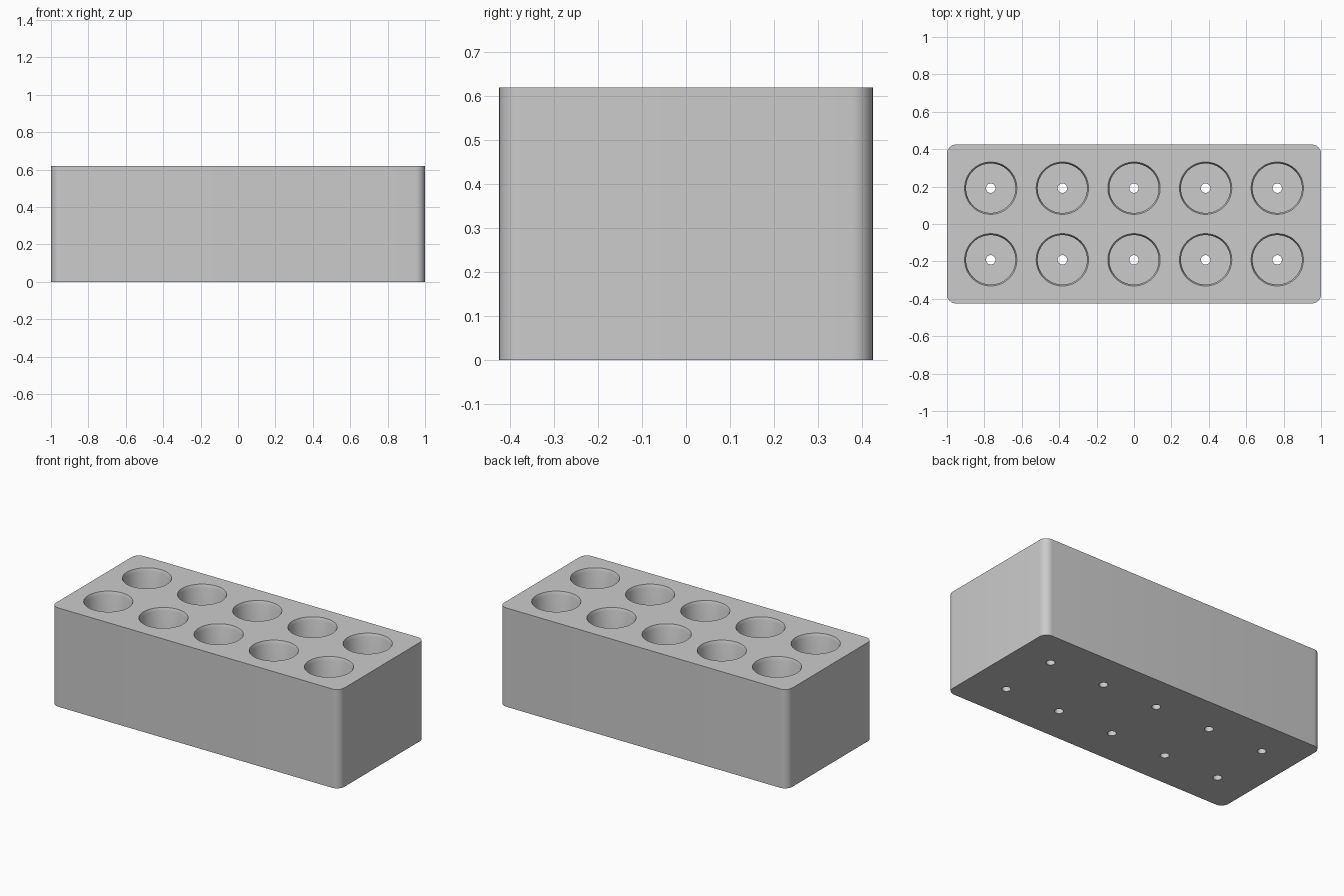
import bpy
import bmesh
import math

if "Cube" in bpy.data.objects:
    bpy.data.objects.remove(bpy.data.objects["Cube"], do_unlink=True)

WIDTH, DEPTH, HEIGHT = 2.0, 0.85, 0.62
CORNER = 0.05
PITCH = 0.383
COLUMNS, ROWS = 5, 2
FLOOR = 0.05
DRAIN_R, POCKET_R, RIM_R, RIM_H = 0.025, 0.132, 0.14, 0.02

grey = bpy.data.materials.new("plain grey")
grey.use_nodes = True
colour = (0.6, 0.6, 0.6, 1)
grey.diffuse_color = colour
grey.node_tree.nodes["Principled BSDF"].inputs["Base Color"].default_value = colour


def add_object(name, bm):
    bmesh.ops.recalc_face_normals(bm, faces=bm.faces)
    mesh = bpy.data.meshes.new(name)
    bm.to_mesh(mesh)
    bm.free()
    mesh.materials.append(grey)
    obj = bpy.data.objects.new(name, mesh)
    bpy.context.collection.objects.link(obj)
    return obj


def lathe(bm, profile, x, y, sides=64):
    """Closed solid of revolution from (radius, z) pairs."""
    rings = []
    for r, z in profile:
        angles = [2 * math.pi * i / sides for i in range(sides)]
        rings.append([bm.verts.new((x + r * math.cos(a), y + r * math.sin(a), z))
                      for a in angles])
    for low, high in zip(rings, rings[1:]):
        for i in range(sides):
            j = (i + 1) % sides
            bm.faces.new((low[i], low[j], high[j], high[i]))
    bm.faces.new(rings[0][::-1])
    bm.faces.new(rings[-1])


# Block with rounded upright corners
bm = bmesh.new()
bmesh.ops.create_cube(bm, size=1)
bmesh.ops.scale(bm, vec=(WIDTH, DEPTH, HEIGHT), verts=bm.verts)
bmesh.ops.translate(bm, vec=(0, 0, HEIGHT / 2), verts=bm.verts)
upright = [e for e in bm.edges
           if abs(e.verts[0].co.z - e.verts[1].co.z) > HEIGHT / 2]
bmesh.ops.bevel(bm, geom=upright, offset=CORNER, segments=10,
                profile=0.5, affect='EDGES')
block = add_object("rack_block", bm)

# Pockets with chamfered rims and drain holes, as one cutter
bm = bmesh.new()
profile = [(DRAIN_R, -0.1), (DRAIN_R, FLOOR), (POCKET_R, FLOOR),
           (POCKET_R, HEIGHT - RIM_H), (RIM_R, HEIGHT), (RIM_R, HEIGHT + 0.1)]
for col in range(COLUMNS):
    for row in range(ROWS):
        lathe(bm, profile,
              (col - (COLUMNS - 1) / 2) * PITCH,
              (row - (ROWS - 1) / 2) * PITCH)
cutter = add_object("pocket_cutter", bm)

# Cut the pockets out of the block, then drop the cutter
cut = block.modifiers.new("pockets", 'BOOLEAN')
cut.object = cutter
cut.operation = 'DIFFERENCE'
cut.solver = 'EXACT'
bpy.context.view_layer.objects.active = block
block.select_set(True)
cutter.select_set(False)
bpy.ops.object.modifier_apply(modifier=cut.name)
bpy.data.objects.remove(cutter, do_unlink=True)

bpy.ops.object.shade_smooth_by_angle(angle=math.radians(25))
